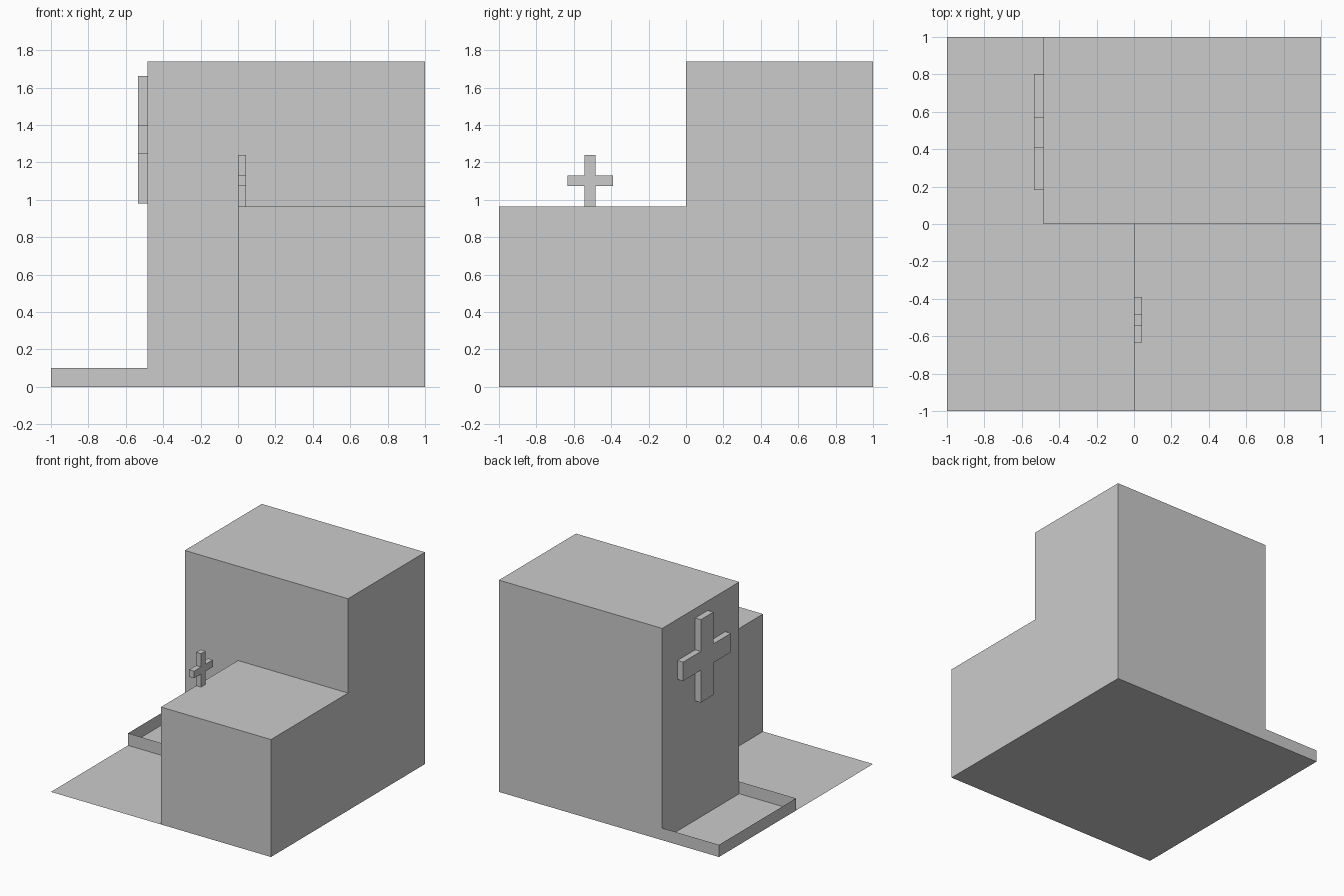
import bpy
import bmesh

if "Cube" in bpy.data.objects:
    bpy.data.objects.remove(bpy.data.objects["Cube"])

WALL_X = -0.484          # left face of the tall block
LOW_Z, TALL_Z = 0.965, 1.74


def finish(name, bm, outward=True):
    if outward:
        bmesh.ops.recalc_face_normals(bm, faces=bm.faces[:])
    me = bpy.data.meshes.new(name)
    bm.to_mesh(me)
    bm.free()
    ob = bpy.data.objects.new(name, me)
    bpy.context.collection.objects.link(ob)
    return ob


def raise_faces(bm, faces, height):
    """Extrude faces straight up, leaving no internal floor."""
    res = bmesh.ops.extrude_face_region(bm, geom=faces)["geom"]
    verts = [g for g in res if isinstance(g, bmesh.types.BMVert)]
    tops = [g for g in res if isinstance(g, bmesh.types.BMFace)]
    bmesh.ops.translate(bm, verts=verts, vec=(0, 0, height))
    old = [f for f in faces if f.is_valid]
    if old:
        bmesh.ops.delete(bm, geom=old, context='FACES')
    return tops


def cross(name, x0, x1, ys, zs):
    """Plus-shaped profile in the YZ plane, extruded along x."""
    y0, y1, y2, y3 = ys
    z0, z1, z2, z3 = zs
    outline = [(y1, z0), (y2, z0), (y2, z1), (y3, z1), (y3, z2), (y2, z2),
               (y2, z3), (y1, z3), (y1, z2), (y0, z2), (y0, z1), (y1, z1)]
    bm = bmesh.new()
    a = [bm.verts.new((x0, y, z)) for y, z in outline]
    b = [bm.verts.new((x1, y, z)) for y, z in outline]
    bm.faces.new(a)
    bm.faces.new(b)
    for i in range(12):
        j = (i + 1) % 12
        bm.faces.new((a[i], a[j], b[j], b[i]))
    return finish(name, bm)


# ground sheet
bm = bmesh.new()
bmesh.ops.create_grid(bm, x_segments=1, y_segments=1, size=1)
finish("ground_sheet", bm, outward=False)

# L-shaped building: raise the whole footprint, then the rear wing further
bm = bmesh.new()
cells = [(WALL_X, 0, 0, 1), (0, 1, 0, 1), (0, 1, -1, 0)]
faces = []
for xa, xb, ya, yb in cells:
    faces.append(bm.faces.new([bm.verts.new((x, y, 0)) for x, y in
                               ((xa, ya), (xb, ya), (xb, yb), (xa, yb))]))
bmesh.ops.remove_doubles(bm, verts=bm.verts[:], dist=1e-4)
tops = raise_faces(bm, bm.faces[:], LOW_Z)
rear = [f for f in tops if f.calc_center_median().y > 0]
raise_faces(bm, rear, TALL_Z - LOW_Z)
finish("building", bm)

# paper-thin low wall around the side yard
bm = bmesh.new()
path = [(WALL_X, 1), (-1, 1), (-1, 0), (WALL_X, 0)]
low = [bm.verts.new((x, y, 0)) for x, y in path]
top = [bm.verts.new((x, y, 0.10)) for x, y in path]
for i in range(3):
    bm.faces.new((low[i], low[i + 1], top[i + 1], top[i]))
finish("yard_wall", bm, outward=False)

# crosses: one on the tall side wall, one standing on the low roof
cross("wall_cross", -0.535, WALL_X,
      (0.182, 0.409, 0.572, 0.802), (0.981, 1.246, 1.401, 1.662))
cross("roof_cross", 0.0, 0.044,
      (-0.634, -0.543, -0.484, -0.389), (LOW_Z, 1.073, 1.131, 1.24))
